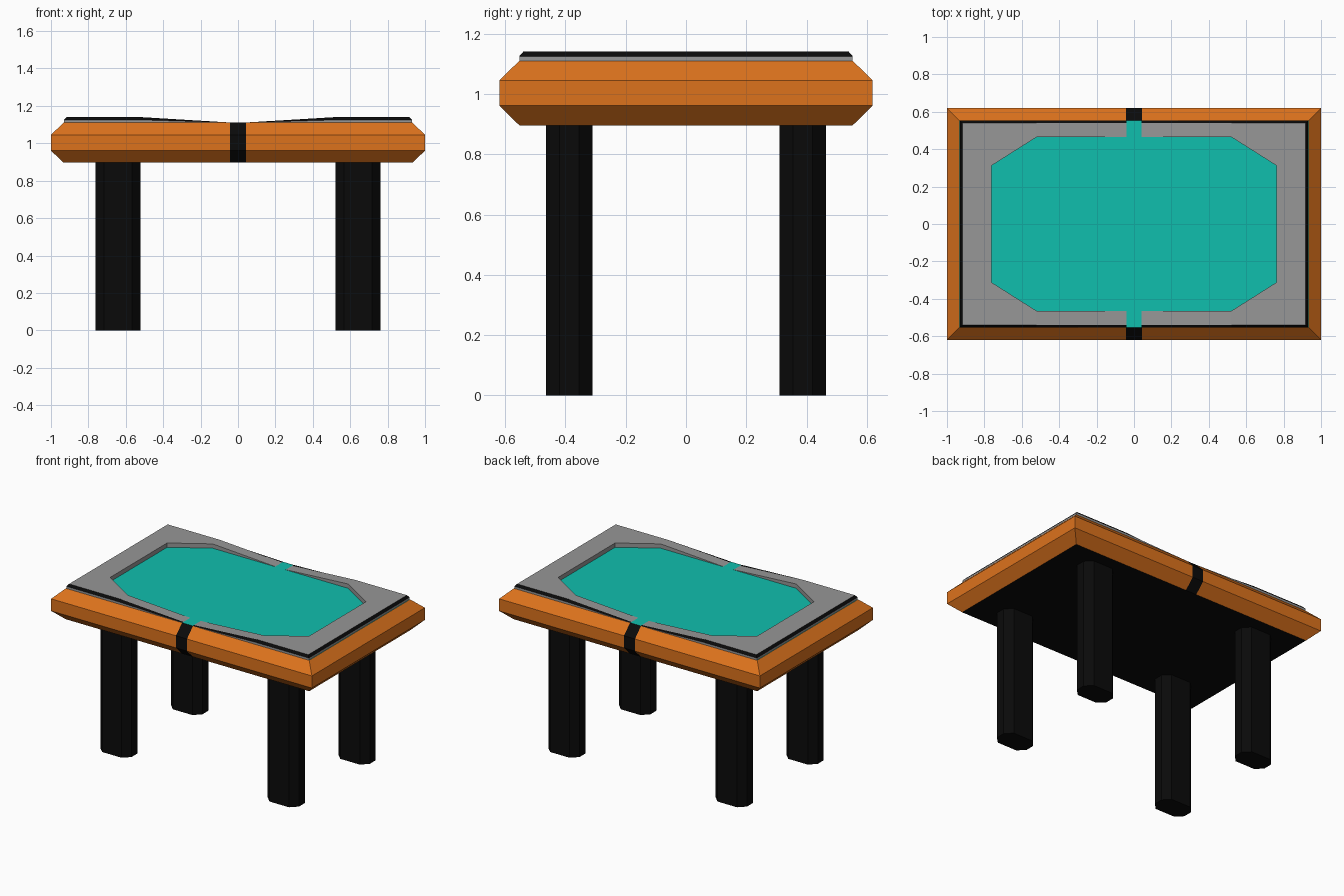
import bpy, bmesh

if "Cube" in bpy.data.objects:
    bpy.data.objects.remove(bpy.data.objects["Cube"])


def material(name, color):
    m = bpy.data.materials.new(name)
    m.diffuse_color = (*color, 1)
    m.use_nodes = True
    m.node_tree.nodes["Principled BSDF"].inputs["Base Color"].default_value = m.diffuse_color
    return m


ORANGE = material("orange", (0.72, 0.17, 0.012))
BLACK = material("black", (0.003, 0.003, 0.003))
TEAL = material("teal", (0.005, 0.52, 0.42))
GREY = material("grey", (0.31, 0.31, 0.31))


def loft(name, rings, mats, pick=None, closed=True, cap_start=False, cap_end=False):
    """Join rings of equal point count; pick(face centre, band) gives the material slot."""
    bm = bmesh.new()
    loops = [[bm.verts.new(p) for p in ring] for ring in rings]
    n = len(loops[0])
    for a, b in zip(loops, loops[1:]):
        for i in range(n if closed else n - 1):
            j = (i + 1) % n
            f = bm.faces.new((a[i], a[j], b[j], b[i]))
            if pick:
                f.material_index = pick(f.calc_center_median(), i)
    if cap_start:
        bm.faces.new(loops[0][::-1]).material_index = len(mats) - 1
    if cap_end:
        bm.faces.new(loops[-1]).material_index = len(mats) - 1
    bmesh.ops.recalc_face_normals(bm, faces=bm.faces)
    me = bpy.data.meshes.new(name)
    bm.to_mesh(me)
    bm.free()
    for m in mats:
        me.materials.append(m)
    ob = bpy.data.objects.new(name, me)
    bpy.context.collection.objects.link(ob)
    return ob


def mirror(ob, x=True, y=False):
    mod = ob.modifiers.new("mirror", "MIRROR")
    mod.use_axis = (x, y, False)


# Table body: bevelled orange sides, black centre band and underside
BAND = 0.042


def body_ring(hx, hy, z):
    xs = (-hx, -BAND, BAND, hx)
    return [(x, -hy, z) for x in xs] + [(x, hy, z) for x in xs[::-1]]


loft("table_body",
     [body_ring(0.933, 0.553, 0.896), body_ring(1, 0.619, 0.961),
      body_ring(1, 0.619, 1.045), body_ring(0.933, 0.553, 1.11)],
     [ORANGE, BLACK], pick=lambda c, i: int(abs(c.x) < BAND), cap_start=True)

# Playing bed: felt closing the top of the body
loft("felt_bed", [[(-0.933, -0.553, 1.11), (0.933, -0.553, 1.11)],
                  [(-0.933, 0.553, 1.11), (0.933, 0.553, 1.11)]],
     [TEAL], closed=False)

# Raised rail: half a ring of cross-sections, low at the middle, mirrored in x
# station: outer x, outer y, inner x, inner y, height
half = [(0.04, 0.553, 0.04, 0.465, 0.001),
        (0.52, 0.553, 0.52, 0.465, 0.03),
        (0.93, 0.553, 0.762, 0.312, 0.03)]
stations = [(ox, -oy, ix, -iy, h) for ox, oy, ix, iy, h in half]
stations += [(ox, oy, ix, iy, h) for ox, oy, ix, iy, h in half[::-1]]
sections = []
for ox, oy, ix, iy, h in stations:
    tx = ox - 0.013 if ox > 0.9 else ox
    ty = oy - 0.013 if oy > 0 else oy + 0.013
    z = 1.11
    sections.append([(ox, oy, z), (ox, oy, z + h * 0.5), (tx, ty, z + h),
                     (ix, iy, z + h), (ix, iy, z)])
rail = loft("top_rail", sections, [GREY, BLACK],
            pick=lambda c, i: int(i == 1), closed=False)
mirror(rail)

# Legs: chamfered rectangular columns, mirrored to all four corners
x0, x1, y0, y1, cx, cy = 0.522, 0.762, 0.31, 0.465, 0.045, 0.045
outline = [(x0 + cx, y0), (x1 - cx, y0), (x1, y0 + cy), (x1, y1 - cy),
           (x1 - cx, y1), (x0 + cx, y1), (x0, y1 - cy), (x0, y0 + cy)]
legs = loft("legs", [[(x, y, z) for x, y in outline] for z in (0, 0.896)],
            [BLACK], cap_start=True, cap_end=True)
mirror(legs, True, True)
